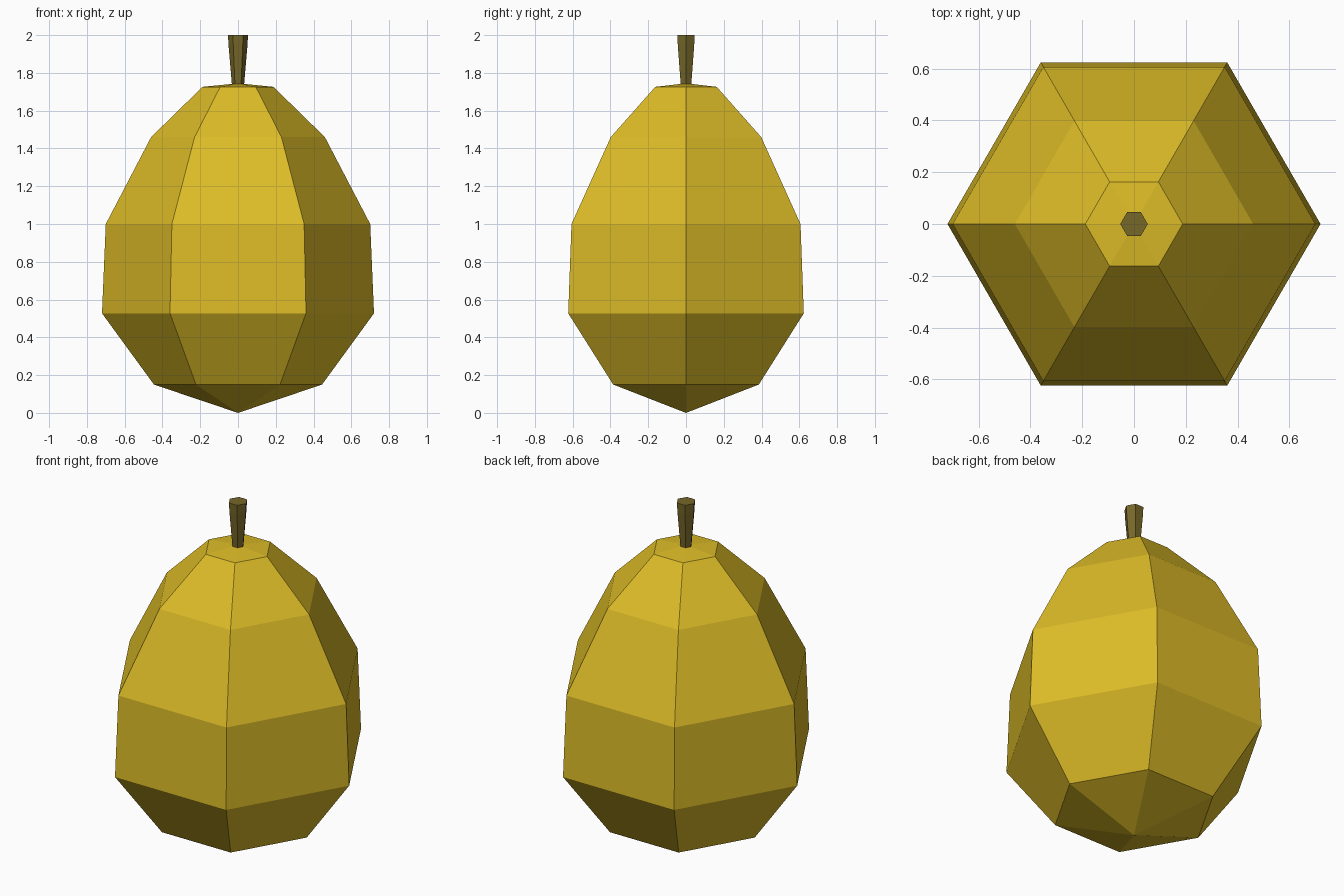
import bpy, bmesh, math

if "Cube" in bpy.data.objects:
    bpy.data.objects.remove(bpy.data.objects["Cube"])

SIDES = 6

def material(name, rgb):
    m = bpy.data.materials.new(name)
    m.diffuse_color = (*rgb, 1.0)
    m.use_nodes = True
    m.node_tree.nodes["Principled BSDF"].inputs["Base Color"].default_value = m.diffuse_color
    return m

def lathe(name, profile, mat):
    """Six-sided solid from (radius, height) points; radius 0 makes a tip."""
    bm = bmesh.new()
    rings = []
    for r, z in profile:
        n = SIDES if r > 0 else 1
        rings.append([bm.verts.new((r * math.cos(math.tau * i / SIDES),
                                    r * math.sin(math.tau * i / SIDES), z))
                      for i in range(n)])
    for a, b in zip(rings, rings[1:]):
        for i in range(SIDES):
            j = (i + 1) % SIDES
            quad = [a[i % len(a)], a[j % len(a)], b[j % len(b)], b[i % len(b)]]
            bm.faces.new(list(dict.fromkeys(quad)))
    # Flat caps on open ends
    for ring in (rings[0], rings[-1]):
        if len(ring) > 1:
            bm.faces.new(ring)
    bmesh.ops.recalc_face_normals(bm, faces=bm.faces[:])
    mesh = bpy.data.meshes.new(name)
    bm.to_mesh(mesh)
    bm.free()
    mesh.materials.append(mat)
    obj = bpy.data.objects.new(name, mesh)
    bpy.context.collection.objects.link(obj)
    return obj

yellow = material("fruit yellow", (0.72, 0.50, 0.020))
brown = material("stem brown", (0.18, 0.135, 0.022))

# Fruit body, wide low down and tapering to the top
lathe("fruit", [(0, 0), (0.445, 0.15), (0.72, 0.527), (0.70, 1.0),
                (0.46, 1.46), (0.188, 1.726), (0, 1.745)], yellow)

# Stem flaring upward
lathe("stem", [(0.032, 1.735), (0.05, 1.945), (0.053, 2.0)], brown)
